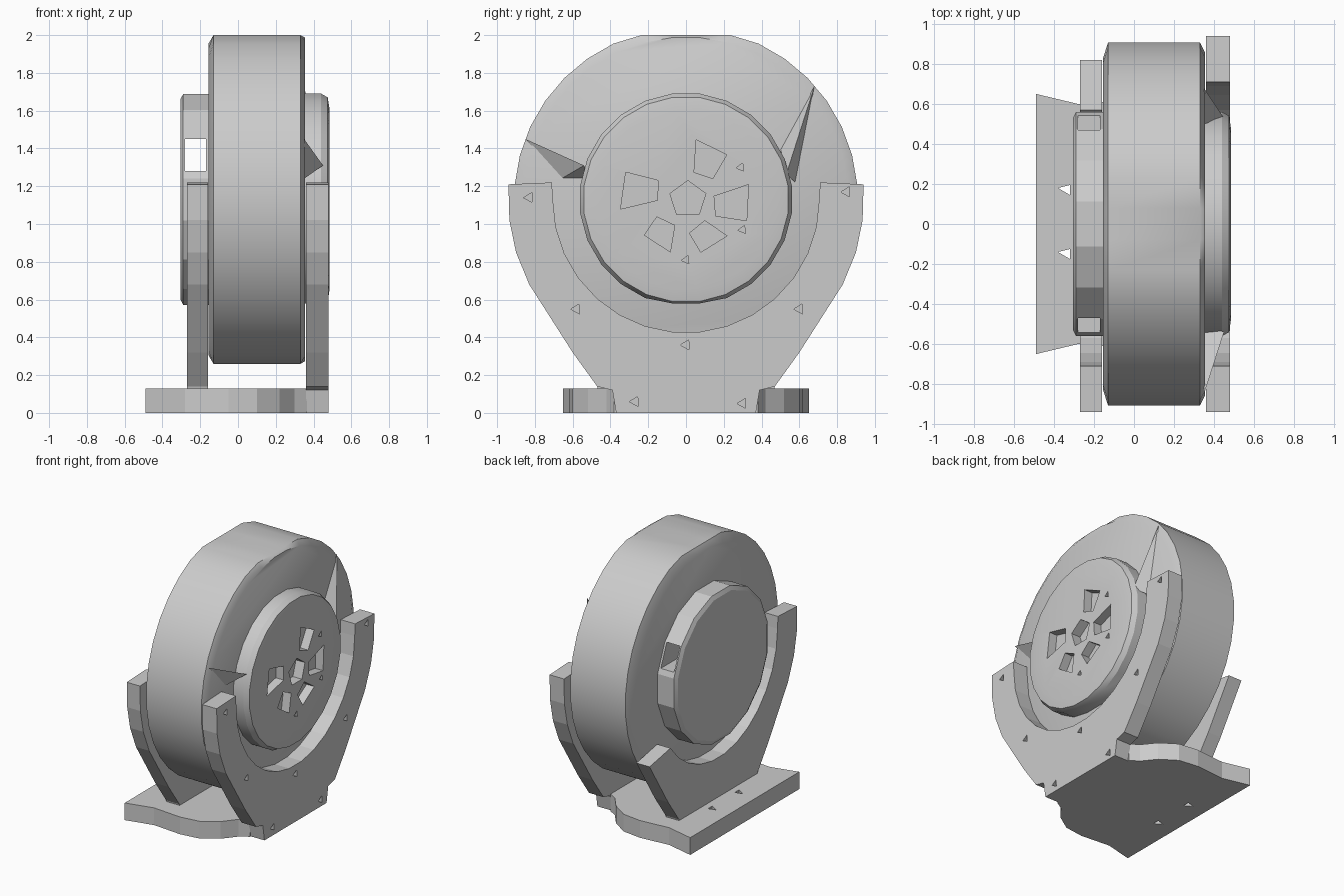
import bpy, bmesh, math
from mathutils import Vector

old = bpy.data.objects.get("Cube")
if old:
    bpy.data.objects.remove(old, do_unlink=True)

AXLE = 1.13  # height of the wheel centre

grey = bpy.data.materials.new("plain grey")
grey.use_nodes = True
grey.diffuse_color = (0.6, 0.6, 0.6, 1)
grey.node_tree.nodes["Principled BSDF"].inputs["Base Color"].default_value = (0.6, 0.6, 0.6, 1)


def finish(name, bm, smooth=None):
    bmesh.ops.recalc_face_normals(bm, faces=bm.faces)
    mesh = bpy.data.meshes.new(name)
    bm.to_mesh(mesh)
    bm.free()
    mesh.materials.append(grey)
    ob = bpy.data.objects.new(name, mesh)
    bpy.context.collection.objects.link(ob)
    bpy.ops.object.select_all(action='DESELECT')
    ob.select_set(True)
    bpy.context.view_layer.objects.active = ob
    if smooth:
        bpy.ops.object.shade_smooth_by_angle(angle=math.radians(smooth))
    return ob


def add_prism(bm, points, offset):
    verts = [bm.verts.new(p) for p in points]
    face = bm.faces.new(verts)
    top = bmesh.ops.extrude_face_region(bm, geom=[face])["geom"]
    moved = [v for v in top if isinstance(v, bmesh.types.BMVert)]
    bmesh.ops.translate(bm, verts=moved, vec=offset)


def disc(name, profile, sides, smooth, low=0.0, high=2.0):
    """Turn an (x, radius) profile about the axle, flattened at low and high."""
    bm = bmesh.new()
    rings = []
    for x, r in profile:
        ring = []
        for i in range(sides):
            a = math.tau * (i + 0.5) / sides
            z = AXLE + r * math.cos(a)
            ring.append(bm.verts.new((x, r * math.sin(a), min(high, max(low, z)))))
        rings.append(ring)
    for a, b in zip(rings, rings[1:]):
        for i in range(sides):
            j = (i + 1) % sides
            bm.faces.new((a[i], a[j], b[j], b[i]))
    bm.faces.new(rings[0])
    bm.faces.new(rings[-1])
    return finish(name, bm, smooth)


def cut(target, prisms):
    """Cut a set of prisms out of the target."""
    bm = bmesh.new()
    for points, offset in prisms:
        add_prism(bm, points, offset)
    cutter = finish("cutter", bm)
    cutter.hide_render = True
    mod = target.modifiers.new("cut", 'BOOLEAN')
    mod.operation = 'DIFFERENCE'
    mod.solver = 'EXACT'
    mod.object = cutter
    bpy.context.view_layer.objects.active = target
    bpy.ops.object.modifier_apply(modifier=mod.name)
    bpy.data.objects.remove(cutter, do_unlink=True)


def ngon(x, y, z, r, sides=3, turn=0.0):
    return [(x, y + r * math.sin(turn + math.tau * i / sides),
             z + r * math.cos(turn + math.tau * i / sides)) for i in range(sides)]


# Wheel drum and its two hubs
disc("drum", [(-0.155, 0.83), (-0.13, 0.91), (0.33, 0.91), (0.355, 0.86)], 36, 30, 0.26, 2.0)
hub = disc("patterned_hub", [(0.34, 0.565), (0.44, 0.565), (0.475, 0.545), (0.485, 0.48)], 24, 25, 0.58)
cap = disc("plain_hub", [(-0.15, 0.57), (-0.29, 0.57), (-0.305, 0.54)], 16, 15)

# Broken window pattern in the hub face
prisms = []
for turn, reach in ((-80, 0.35), (-145, 0.29), (150, 0.29), (95, 0.34), (28, 0.32)):
    a = math.radians(turn)
    corners = [(0.15, -0.2), (reach, -0.32), (reach, 0.25), (0.18, 0.42)]
    shape = [(0.42, r * math.sin(a + d), AXLE + r * math.cos(a + d)) for r, d in corners]
    prisms.append((shape, (0.1, 0, 0)))
prisms.append((ngon(0.41, 0.01, AXLE, 0.1, 5), (0.1, 0, 0)))
for y, z in ((0.29, 1.3), (0.3, 0.97), (0, 0.81)):
    prisms.append((ngon(0.45, y, z, 0.025, 3, 0.4), (0.1, 0, 0)))
cut(hub, prisms)

# Slot through the plain hub
cut(cap, [([(-0.28, -0.8, 1.28), (-0.17, -0.8, 1.28), (-0.17, -0.8, 1.45), (-0.28, -0.8, 1.45)],
           (0, 1.6, 0))])

# Webs between drum face and hub
webs = {
    "front_web": [(0.35, -0.85, 1.45), (0.35, -0.66, 1.24), (0.45, -0.54, 1.31), (0.35, -0.5, 1.24)],
    "back_web": [(0.35, 0.68, 1.73), (0.35, 0.5, 1.4), (0.45, 0.53, 1.26), (0.35, 0.58, 1.22)],
}
for name, pts in webs.items():
    bm = bmesh.new()
    bmesh.ops.convex_hull(bm, input=[bm.verts.new(p) for p in pts])
    finish(name, bm)

# Cradle outline: outer edge from foot to tip, then the inner arc
OUTER = [(0.47, 0.14), (0.6, 0.32), (0.83, 0.68), (0.9, 0.85), (0.935, 1.02), (0.94, 1.21)]
SHORT = [(0.47, 0.14), (0.6, 0.32), (0.82, 0.67)]


def cradle(name, x, thick, right, start, foot):
    left = [(-y, z) for y, z in reversed(OUTER)]
    tip = [(0.71, 1.22)] if start == 0 else []
    arc = [(0.705 * math.cos(math.radians(d)), AXLE - 0.705 * math.sin(math.radians(d)))
           for d in range(start, 181, 12)]
    outline = right + tip + arc + [(-0.71, 1.22)] + left + foot
    bm = bmesh.new()
    add_prism(bm, [(x, y, z) for y, z in outline], (thick, 0, 0))
    return finish(name, bm)


left_cradle = cradle("left_cradle", 0.36, 0.12, OUTER, 0, [(-0.39, 0.12), (-0.37, 0), (0.37, 0), (0.39, 0.12)])
cradle("right_cradle", -0.27, 0.11, SHORT, 36, [(-0.46, 0.1), (0.46, 0.1)])
bolts = [(-0.83, 1.14), (0.85, 1.17), (-0.58, 0.55), (0.6, 0.55), (0, 0.36), (-0.27, 0.06), (0.3, 0.05)]
cut(left_cradle, [(ngon(0.45, y, z, 0.03, 3, 0.5), (0.1, 0, 0)) for y, z in bolts])

# Waisted base plate with two small holes
side = [(-0.49, 0.65), (-0.28, 0.6), (-0.05, 0.62), (0.1, 0.6), (0.22, 0.52), (0.3, 0.42), (0.365, 0.38)]
outline = side + [(x, -y) for x, y in reversed(side)]
bm = bmesh.new()
add_prism(bm, [(x, y, 0) for x, y in outline], (0, 0, 0.13))
base = finish("base", bm)
cut(base, [([(x, y - 0.025, -0.1), (x, y + 0.025, -0.1), (x - 0.06, y + 0.01, -0.1)], (0, 0, 0.4))
           for x, y in ((-0.32, 0.17), (-0.32, -0.15))])
